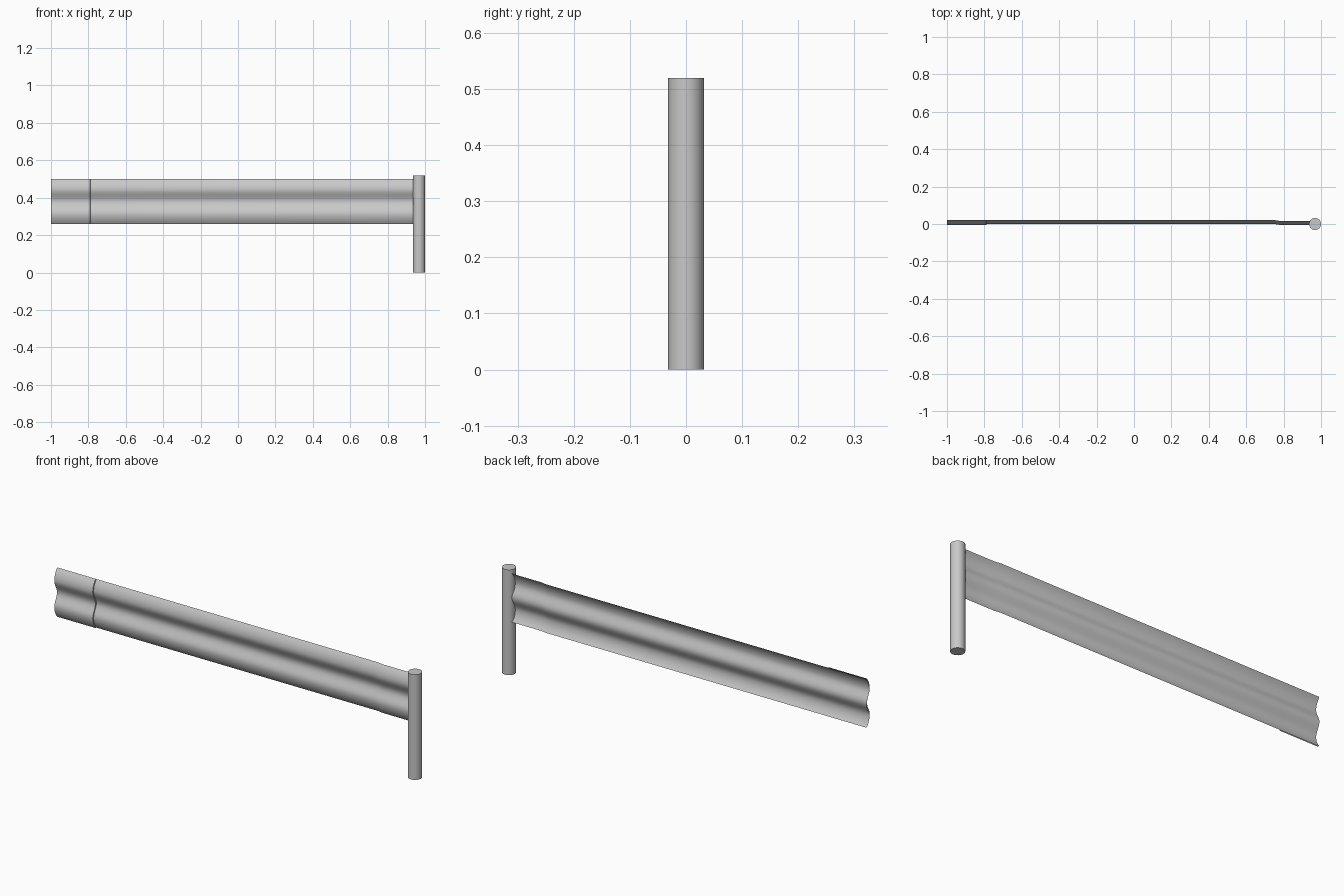
import bpy
import bmesh
import math

cube = bpy.data.objects.get("Cube")
if cube:
    bpy.data.objects.remove(cube, do_unlink=True)

steel = bpy.data.materials.new("galvanised_steel")
steel.use_nodes = True
GREY = (0.58, 0.58, 0.58, 1)
steel.diffuse_color = GREY
steel.node_tree.nodes["Principled BSDF"].inputs["Base Color"].default_value = GREY

MID_Z, HALF_HEIGHT, CREST, DEPTH = 0.38, 0.12, 0.065, 0.021
POST_X, POST_RADIUS, POST_HEIGHT = 0.968, 0.032, 0.52


def wave(t):
    """Depth of the corrugated section at height t from its middle."""
    t = abs(t)
    if t < CREST:
        return DEPTH / 2 * (1 + math.cos(math.pi * t / CREST))
    return DEPTH * ((t - CREST) / (HALF_HEIGHT - CREST)) ** 2


def corrugated_sheet(name, stations, steps=32):
    """Sweep the section along x through (x, y offset) stations."""
    bm = bmesh.new()
    rows = []
    for x, offset in stations:
        heights = [HALF_HEIGHT * (2 * i / steps - 1) for i in range(steps + 1)]
        rows.append([bm.verts.new((x, wave(t) + offset, MID_Z + t)) for t in heights])
    for a, b in zip(rows, rows[1:]):
        for i in range(steps):
            bm.faces.new((a[i], b[i], b[i + 1], a[i + 1]))
    mesh = bpy.data.meshes.new(name)
    bm.to_mesh(mesh)
    bm.free()
    obj = bpy.data.objects.new(name, mesh)
    bpy.context.collection.objects.link(obj)
    return obj


def finish(obj):
    obj.data.materials.append(steel)
    bpy.ops.object.select_all(action="DESELECT")
    obj.select_set(True)
    bpy.context.view_layer.objects.active = obj
    bpy.ops.object.shade_smooth_by_angle(angle=math.radians(40))


# Long rail, easing forward where it meets the post
finish(corrugated_sheet("rail", [(-1, 0), (0.75, 0), (0.78, -0.005), (POST_X, -0.005)]))

# Overlap plate at the free end, with a small return lip
finish(corrugated_sheet("rail_overlap", [(-1, -0.006), (-0.79, -0.006), (-0.789, 0)]))

# Round post
bpy.ops.mesh.primitive_cylinder_add(vertices=32, radius=POST_RADIUS, depth=POST_HEIGHT,
                                    location=(POST_X, 0, POST_HEIGHT / 2))
post = bpy.context.object
post.name = "post"
finish(post)
